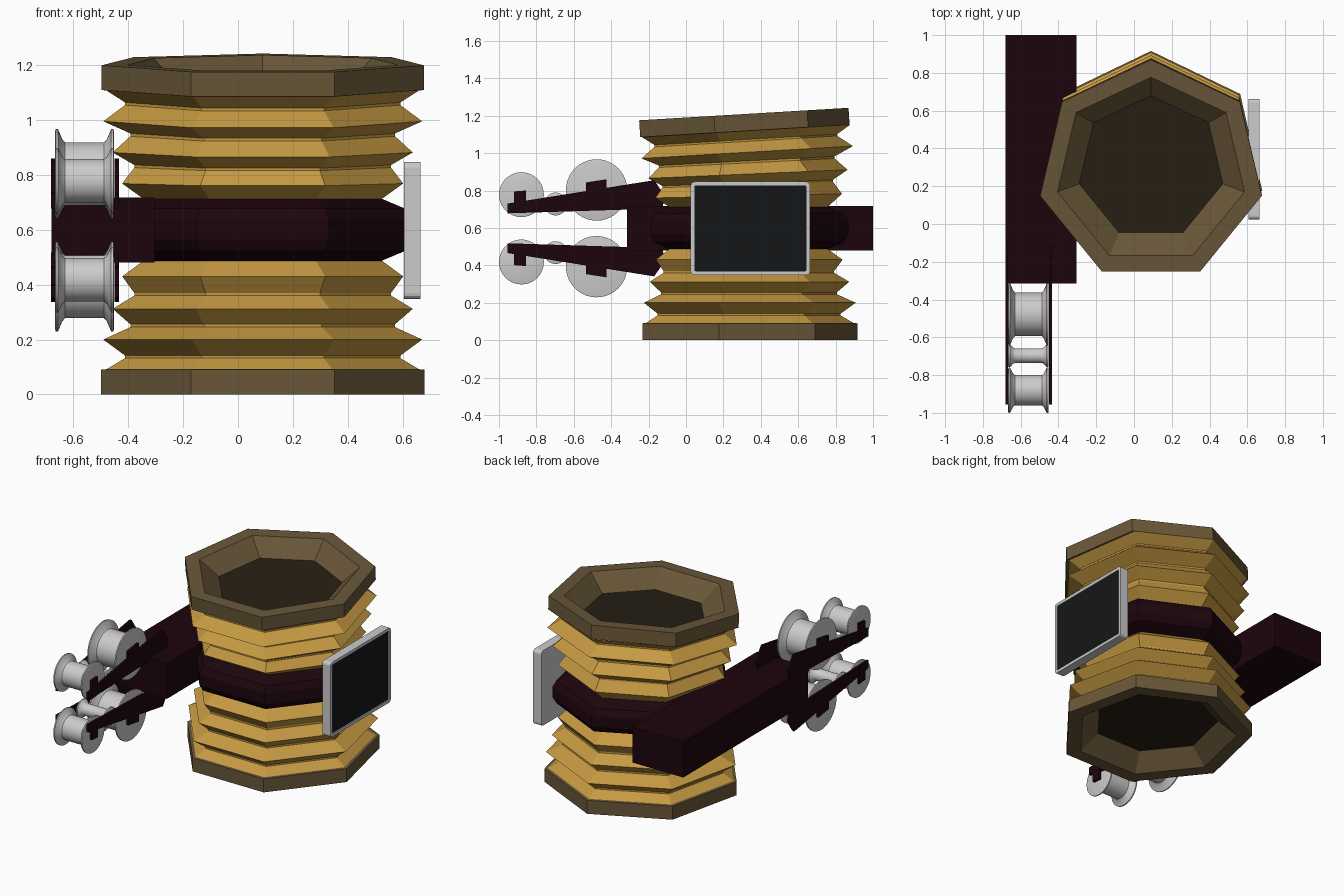
import bpy, bmesh, math
from mathutils import Matrix, Vector

if "Cube" in bpy.data.objects:
    bpy.data.objects.remove(bpy.data.objects["Cube"])


def material(name, rgb):
    m = bpy.data.materials.new(name)
    m.diffuse_color = (*rgb, 1)
    m.use_nodes = True
    m.node_tree.nodes["Principled BSDF"].inputs["Base Color"].default_value = m.diffuse_color
    return m


RIM = material("brown", (0.14, 0.095, 0.04))
FLOOR = material("dark_brown", (0.02, 0.014, 0.007))
GOLD = material("ochre", (0.56, 0.32, 0.054))
DARK = material("dark_maroon", (0.012, 0.0015, 0.004))
BLACK = material("screen_black", (0.007, 0.008, 0.009))


def finish(bm, name, mat=None):
    bmesh.ops.recalc_face_normals(bm, faces=bm.faces[:])
    me = bpy.data.meshes.new(name)
    bm.to_mesh(me)
    bm.free()
    ob = bpy.data.objects.new(name, me)
    bpy.context.collection.objects.link(ob)
    if mat:
        me.materials.append(mat)
    return ob


def skin(bm, rings, caps=True):
    """Bridge rings of equal size and optionally close both ends."""
    rows = [[bm.verts.new(p) for p in r] for r in rings]
    n = len(rows[0])
    for a, b in zip(rows, rows[1:]):
        for i in range(n):
            j = (i + 1) % n
            bm.faces.new((a[i], a[j], b[j], b[i]))
    if caps:
        bm.faces.new(rows[0])
        bm.faces.new(rows[-1])


def heptagon_stack(name, profile, mat, caps=True, depth=1):
    """Profile rows: radius, centre z, centre y, tilt."""
    rings = []
    for r, z, y, t in profile:
        ring = []
        for i in range(7):
            a = math.tau * i / 7
            d = r * math.cos(a) * depth
            ring.append((0.09 + r * math.sin(a), y + d * math.cos(t), z + d * math.sin(t)))
        rings.append(ring)
    bm = bmesh.new()
    skin(bm, rings, caps)
    return finish(bm, name, mat)


def box(name, lo, hi, mat=None):
    bm = bmesh.new()
    mid = (Vector(lo) + Vector(hi)) / 2
    size = Vector(hi) - Vector(lo)
    bmesh.ops.create_cube(bm, size=1, matrix=Matrix.Translation(mid) @ Matrix.Diagonal((*size, 1)))
    return finish(bm, name, mat)


def plate(name, outline, x0, x1, mat):
    """Outline in (y, z), extruded along x."""
    bm = bmesh.new()
    skin(bm, [[(x, y, z) for y, z in outline] for x in (x0, x1)])
    return finish(bm, name, mat)


# Recessed end rims with dark floors (floor = the first cap)
Y = 0.312
T = 0.0595
bottom = heptagon_stack("bottom_rim", [(0.39, 0.1, Y, 0), (0.508, 0, Y, 0), (0.604, 0, Y, 0),
                                       (0.604, 0.09, Y, 0), (0.45, 0.105, Y, 0)], RIM)
top = heptagon_stack("top_rim", [(0.39, 1.105, 0.298, T), (0.508, 1.207, 0.28, T), (0.602, 1.207, 0.28, T),
                                 (0.602, 1.117, 0.286, T), (0.45, 1.1, 0.29, T)], RIM, depth=0.98)
for ob in (bottom, top):
    ob.data.materials.append(FLOOR)
    ob.data.polygons[len(ob.data.polygons) - 2].material_index = 1

# Pleated bellows: radius, lower z, upper z
folds = [(0.446, 0.487, 0.713), (0.525, 0.43, 0.771), (0.48, 0.37, 0.83), (0.48, 0.36, 0.84),
         (0.561, 0.312, 0.887), (0.495, 0.256, 0.946), (0.495, 0.245, 0.957),
         (0.596, 0.2, 1.003), (0.515, 0.142, 1.061), (0.515, 0.132, 1.071), (0.587, 0.09, 1.117)]
heptagon_stack("lower_bellows", [(r, lo, Y, 0) for r, lo, up in folds], GOLD, caps=False)
upper = []
for r, lo, up in folds:
    f = min(1, (up - 0.713) / 0.3)
    upper.append((r, up, Y - 0.02 * (up - 0.713) / 0.41, T * f ** 0.6))
heptagon_stack("upper_bellows", upper, GOLD, caps=False)

# Middle band and side beam
heptagon_stack("middle_band", [(r, z, Y, 0) for r, z in
               ((0.44, 0.485), (0.53, 0.522), (0.557, 0.565), (0.557, 0.635), (0.53, 0.678), (0.44, 0.715))], DARK)
box("side_beam", (-0.68, -0.315, 0.48), (-0.305, 1.0, 0.718), DARK)


# Spools
def spool(name, y, z, r, core):
    profile = [(r * 0.95, -0.666), (r, -0.664), (r, -0.656), (core * 1.1, -0.640), (core, -0.630),
               (core, -0.488), (core * 1.1, -0.478), (r, -0.462), (r, -0.454), (r * 0.95, -0.452)]
    bm = bmesh.new()
    n = 40
    skin(bm, [[(x, y + q * math.cos(math.tau * i / n), z + q * math.sin(math.tau * i / n))
               for i in range(n)] for q, x in profile])
    ob = finish(bm, name)
    bpy.ops.object.select_all(action='DESELECT')
    ob.select_set(True)
    bpy.context.view_layer.objects.active = ob
    bpy.ops.object.shade_smooth_by_angle(angle=math.radians(35))


# Upper and lower forks, mirrored about the middle of the beam
arm = [(-0.955, 0.68), (-0.955, 0.732), (-0.17, 0.857), (-0.11, 0.77), (-0.13, 0.7), (-0.32, 0.7)]
front_tab = [(-0.92, 0.69), (-0.92, 0.797), (-0.855, 0.802), (-0.855, 0.69)]
rear_tab = [(-0.535, 0.73), (-0.535, 0.845), (-0.425, 0.862), (-0.425, 0.73)]
for side, s in (("upper", 1), ("lower", -1)):
    for where, x0, x1 in (("outer", -0.681, -0.667), ("inner", -0.45, -0.435)):
        for part, outline, grow in (("arm", arm, 0), ("front_tab", front_tab, 0.0005), ("rear_tab", rear_tab, 0.0005)):
            pts = [(y, 0.598 + s * (z - 0.6)) for y, z in outline]
            plate(f"{side}_{where}_{part}", pts, x0 - grow, x1 + grow, DARK)
    spool(f"{side}_large_spool", -0.478, 0.598 + s * 0.205, 0.164, 0.115)
    spool(f"{side}_small_spool", -0.88, 0.598 + s * 0.18, 0.12, 0.08)
    spool(f"{side}_guide_roller", -0.697, 0.598 + s * 0.13, 0.061, 0.039)


# Display with rounded corners and recessed glass
def rounded(y0, y1, z0, z1, r):
    pts = []
    for k, (cy, cz) in enumerate(((y1 - r, z1 - r), (y0 + r, z1 - r), (y0 + r, z0 + r), (y1 - r, z0 + r))):
        for i in range(4):
            a = math.pi / 2 * (k + i / 3)
            pts.append((cy + r * math.cos(a), cz + r * math.sin(a)))
    return pts


outer = rounded(0.025, 0.663, 0.348, 0.847, 0.02)
inner = rounded(0.045, 0.643, 0.368, 0.827, 0.006)
bm = bmesh.new()
skin(bm, [[(x, y, z) for y, z in o] for o, x in
          ((outer, 0.605), (outer, 0.665), (inner, 0.665), (inner, 0.655))])
finish(bm, "display_frame")
box("display_glass", (0.65, 0.045, 0.368), (0.658, 0.643, 0.827), BLACK)
